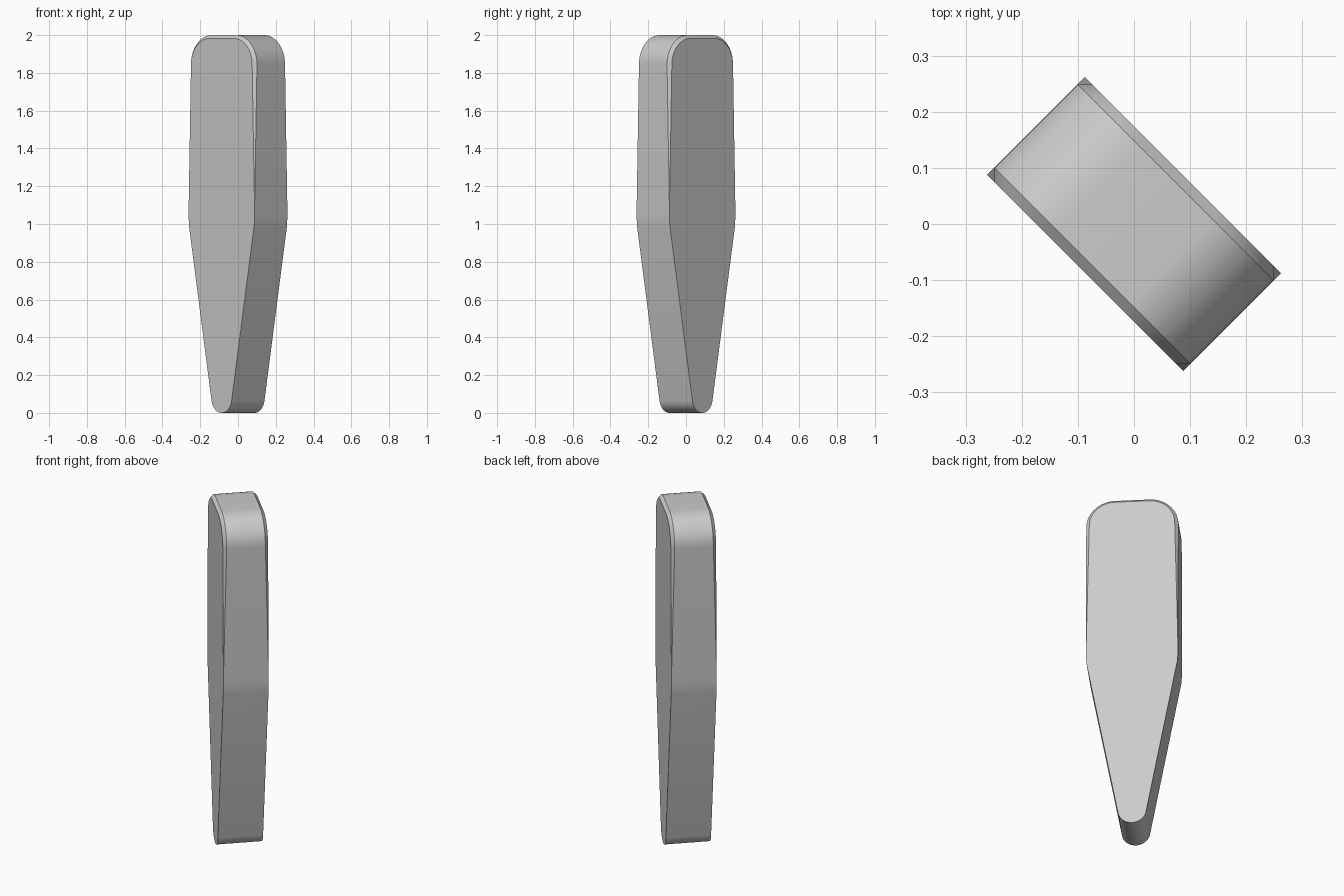
import bpy, bmesh
from math import sin, cos, pi, radians

cube = bpy.data.objects.get("Cube")
if cube:
    bpy.data.objects.remove(cube, do_unlink=True)

HALF_WIDTH = 0.247
HALF_DEPTH = 0.123
CHAMFER = 0.018
TOP_RADIUS = 0.155
SHOULDER_Z = 2 - TOP_RADIUS
STEPS = 14

grey = bpy.data.materials.new("light_grey")
grey.use_nodes = True
grey.diffuse_color = (0.6, 0.6, 0.6, 1)
grey.node_tree.nodes["Principled BSDF"].inputs["Base Color"].default_value = (0.6, 0.6, 0.6, 1)


def outline(inset):
    """Closed outline: rounded tip, tapering sides, rounded top corners."""
    half = []
    # Rounded tip
    for i in range(STEPS):
        a = radians(80) * i / (STEPS - 1)
        half.append((0.076 * sin(a), 0.076 * (1 - cos(a))))
    # Softened bend at the widest point
    half += [(0.243, 0.985), (0.2465, 1.03), (HALF_WIDTH, 1.07)]
    # Rounded top corner
    centre = HALF_WIDTH - TOP_RADIUS
    for i in range(STEPS):
        a = pi / 2 * i / (STEPS - 1)
        r = TOP_RADIUS - inset
        half.append((centre + r * cos(a), SHOULDER_Z + r * sin(a)))
    return half + [(-u, z) for u, z in reversed(half[1:])]


# Slab: flat face, rim, rim, flat face; the chamfer fades out at the widest point
bm = bmesh.new()
rings = []
for side, inset in ((-1, CHAMFER), (-1, 0), (1, 0), (1, CHAMFER)):
    ring = []
    for u, z in outline(inset):
        depth = HALF_DEPTH
        if inset == 0 and z > 1.08:
            depth -= CHAMFER
        ring.append(bm.verts.new((u, side * depth, z)))
    rings.append(ring)
count = len(rings[0])
for a, b in zip(rings, rings[1:]):
    for i in range(count):
        j = (i + 1) % count
        bm.faces.new((a[i], a[j], b[j], b[i]))
bm.faces.new(rings[0])
bm.faces.new(rings[-1])
bmesh.ops.remove_doubles(bm, verts=bm.verts, dist=0.0001)
bmesh.ops.recalc_face_normals(bm, faces=bm.faces)

# Turn the slab diagonally
turn, c = radians(-45), cos(radians(45))
for v in bm.verts:
    x, y = v.co.x, v.co.y
    v.co.x = x * cos(turn) - y * sin(turn)
    v.co.y = x * sin(turn) + y * cos(turn)

mesh = bpy.data.meshes.new("tapered_slab")
bm.to_mesh(mesh)
bm.free()
slab = bpy.data.objects.new("tapered_slab", mesh)
mesh.materials.append(grey)
bpy.context.collection.objects.link(slab)

bpy.ops.object.select_all(action="DESELECT")
slab.select_set(True)
bpy.context.view_layer.objects.active = slab
bpy.ops.object.shade_smooth_by_angle(angle=radians(30))
